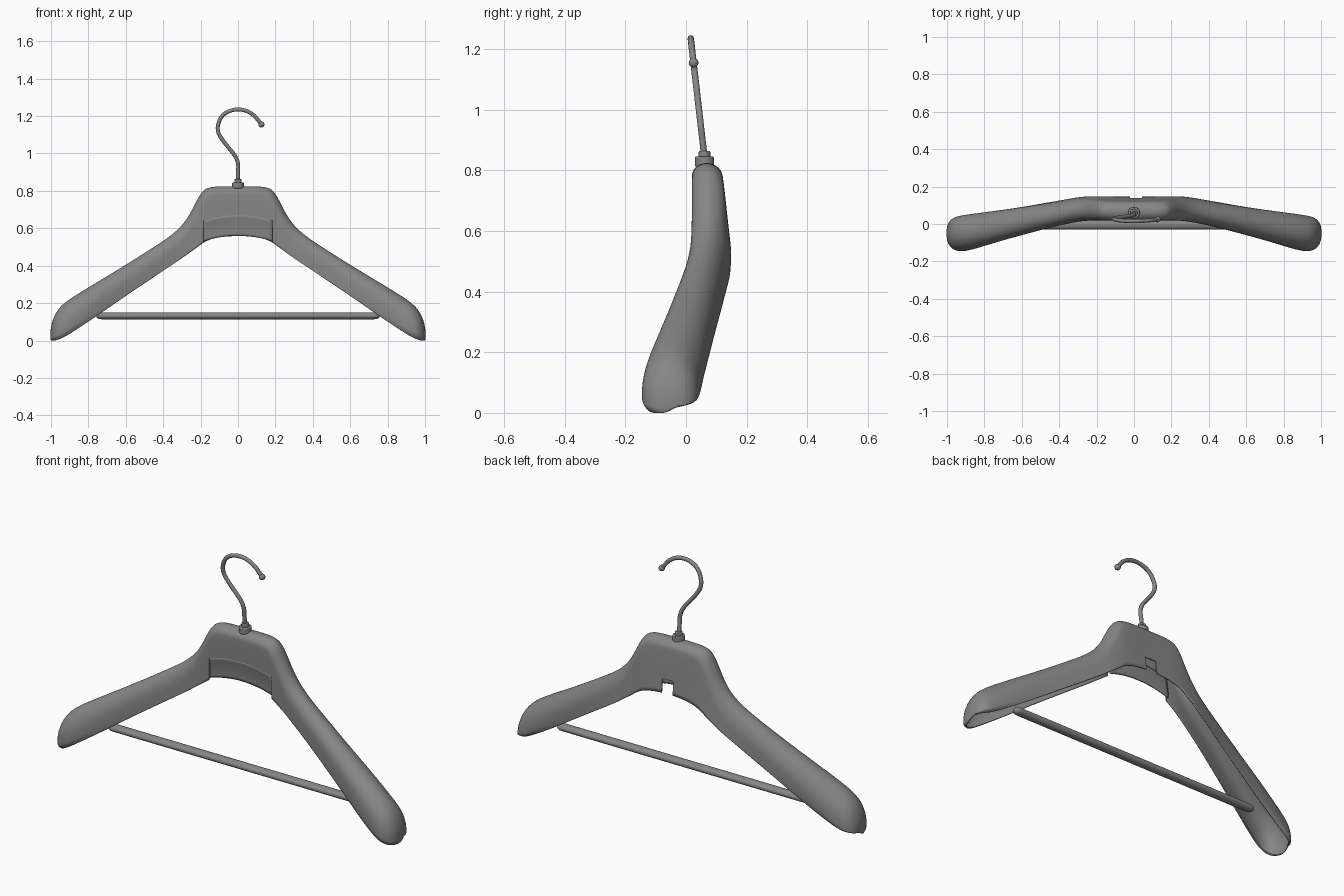
import bpy, bmesh, math
from mathutils import Vector, Matrix

if "Cube" in bpy.data.objects:
    bpy.data.objects.remove(bpy.data.objects["Cube"])

grey = bpy.data.materials.new("dark_grey")
grey.diffuse_color = (.24, .24, .24, 1)
grey.use_nodes = True
grey.node_tree.nodes["Principled BSDF"].inputs["Base Color"].default_value = grey.diffuse_color


def finish(name, bm, smooth=True):
    bmesh.ops.recalc_face_normals(bm, faces=bm.faces)
    me = bpy.data.meshes.new(name)
    bm.to_mesh(me)
    bm.free()
    if smooth:
        me.polygons.foreach_set("use_smooth", [True] * len(me.polygons))
    me.materials.append(grey)
    ob = bpy.data.objects.new(name, me)
    bpy.context.collection.objects.link(ob)
    return ob


def shade(ob, deg=40):
    bpy.ops.object.select_all(action='DESELECT')
    ob.select_set(True)
    bpy.context.view_layer.objects.active = ob
    bpy.ops.object.shade_smooth_by_angle(angle=math.radians(deg))


def bridge(bm, rows):
    for a, b in zip(rows, rows[1:]):
        for i in range(len(a) - 1):
            bm.faces.new((a[i], a[i + 1], b[i + 1], b[i]))


# Hollow body: half of an inverted-U shell, lofted outward along x
# station: x, top z, bottom z, front y, back y, crown height, backward lean
stations = [
    (0, .822, .56, .022, .143, .04, .03), (.08, .822, .556, .022, .144, .04, .03),
    (.14, .82, .545, .022, .145, .045, .03), (.175, .81, .53, .022, .145, .06, .03),
    (.20, .783, .513, .022, .145, .08, .03), (.23, .724, .49, .022, .145, .09, .03),
    (.26, .665, .47, .02, .144, .09, .025), (.30, .61, .44, .015, .14, .09, .02),
    (.36, .556, .40, .004, .129, .085, .015), (.45, .497, .34, -.016, .114, .085, .01),
    (.60, .402, .24, -.056, .088, .09, .005), (.75, .312, .135, -.098, .066, .1, 0),
    (.85, .252, .07, -.13, .053, .12, 0), (.92, .207, .024, -.146, .043, .13, 0),
    (.96, .168, .006, -.138, .034, .11, 0), (.986, .12, .0, -.116, .014, .08, 0),
    (1.0, .065, .0, -.08, -.018, .04, 0)]
bm = bmesh.new()
rows = []
for x, zt, zb, yf, yb, r, lean in stations:
    mid, half = (yf + yb) / 2, (yb - yf) / 2
    back_bottom = zb + .03 * x ** 4 * (1 if x < 1 else .6)
    spring = zt - r
    tuck = .02 * x ** 6
    pts = [(yf + (tuck if k == 0 else 0), zb + (spring - zb) * k / 3) for k in range(3)]
    for k in range(11):
        a = math.pi * (1 - k / 10)
        pts.append((mid + half * math.cos(a), spring + r * math.sin(a)))
    pts += [(yb - (tuck if k == 3 else 0), spring + (back_bottom - spring) * k / 3)
            for k in range(1, 4)]
    row = []
    for y, z in pts:
        across = (y - yf) / (yb - yf)
        up = (z - zb) / (zt - zb)
        row.append(bm.verts.new((x, y - lean * across * up, z)))
    rows.append(row)
bridge(bm, rows)
bm.faces.new(rows[-1])
body = finish("hanger_body", bm)
m = body.modifiers.new("mirror", 'MIRROR')
m.use_axis[0] = True
m.use_clip = True
m = body.modifiers.new("smooth", 'SUBSURF')
m.levels = m.render_levels = 2
m = body.modifiers.new("shell", 'SOLIDIFY')
m.thickness = .006
m.offset = 0


# Arched opening in the lower front of the neck, and a small slot in the back
def arch(x, z, drop):
    return z - drop * (x / .185) ** 2


bm = bmesh.new()
xs = [-.185 + .37 * i / 20 for i in range(21)]
outline = [(x, arch(x, .67, .03)) for x in xs] + [(.185, .4), (-.185, .4)]
face = bm.faces.new([bm.verts.new((x, -.1, z)) for x, z in outline])
ext = bmesh.ops.extrude_face_region(bm, geom=[face])
bmesh.ops.translate(bm, vec=(0, .16, 0),
                    verts=[v for v in ext["geom"] if isinstance(v, bmesh.types.BMVert)])
bmesh.ops.create_cube(bm, size=1, matrix=Matrix.Translation((.01, .15, .54))
                      @ Matrix.Diagonal((.065, .12, .18, 1)))
cutter = finish("opening_cutter", bm, False)
cutter.hide_render = True
cutter.display_type = 'WIRE'
m = body.modifiers.new("opening", 'BOOLEAN')
m.operation = 'DIFFERENCE'
m.solver = 'EXACT'
m.object = cutter
shade(body)

# Recessed panel curving back inside the opening
bm = bmesh.new()
rows = []
for k in range(9):
    t = k / 8
    y = .023 + .014 * math.sin(t * math.pi / 2)
    rows.append([bm.verts.new((x, y, arch(x, .672, .03) * (1 - t) + arch(x, .56, .03) * t))
                 for x in xs])
bridge(bm, rows)
panel = finish("recessed_panel", bm)
m = panel.modifiers.new("shell", 'SOLIDIFY')
m.thickness = .006
m.offset = 0
shade(panel)

# Trouser bar with domed ends
bm = bmesh.new()
rows = []
for x, s in [(-.757, .3), (-.752, .7), (-.74, .95), (-.727, 1),
             (.727, 1), (.74, .95), (.752, .7), (.757, .3)]:
    ring = [bm.verts.new((x, -.004 + .025 * s * math.cos(a), .132 + .0185 * s * math.sin(a)))
            for a in [math.tau * i / 24 for i in range(24)]]
    rows.append(ring + ring[:1])
bridge(bm, rows)
for ring in (rows[0], rows[-1]):
    bm.faces.new(ring[:-1])
shade(finish("trouser_bar", bm))


# Hook collars
def collar(name, r, z0, z1):
    bpy.ops.mesh.primitive_cylinder_add(vertices=32, radius=r, depth=z1 - z0,
                                        location=(0, .061, (z0 + z1) / 2))
    ob = bpy.context.object
    ob.name = name
    ob.data.materials.append(grey)
    b = ob.modifiers.new("soft_edge", 'BEVEL')
    b.width = .004
    b.segments = 2
    shade(ob)


collar("hook_collar_lower", .031, .812, .846)
collar("hook_collar_upper", .019, .84, .864)


# Wire hook, leaning slightly forward
def lean(x, z):
    return Vector((x, .06 - (z - .85) * .115, z))


path = [(0, .84), (0, .90), (0, .945), (-.012, .98), (-.045, 1.025), (-.083, 1.073),
        (-.107, 1.12), (-.103, 1.165), (-.08, 1.205), (-.042, 1.228), (.004, 1.235),
        (.048, 1.226), (.085, 1.203), (.11, 1.175), (.125, 1.155)]
cu = bpy.data.curves.new("hook", 'CURVE')
cu.dimensions = '3D'
cu.bevel_depth = .0105
cu.bevel_resolution = 4
cu.use_fill_caps = True
cu.materials.append(grey)
sp = cu.splines.new('BEZIER')
sp.bezier_points.add(len(path) - 1)
for p, (x, z) in zip(sp.bezier_points, path):
    p.co = lean(x, z)
    p.handle_left_type = p.handle_right_type = 'AUTO'
sp.resolution_u = 5
sp.use_smooth = True
bpy.context.collection.objects.link(bpy.data.objects.new("hook", cu))

# Ball tip
bpy.ops.mesh.primitive_uv_sphere_add(segments=20, ring_count=12, radius=.016,
                                     location=lean(.125, 1.155))
tip = bpy.context.object
tip.name = "hook_tip"
tip.data.materials.append(grey)
shade(tip)
